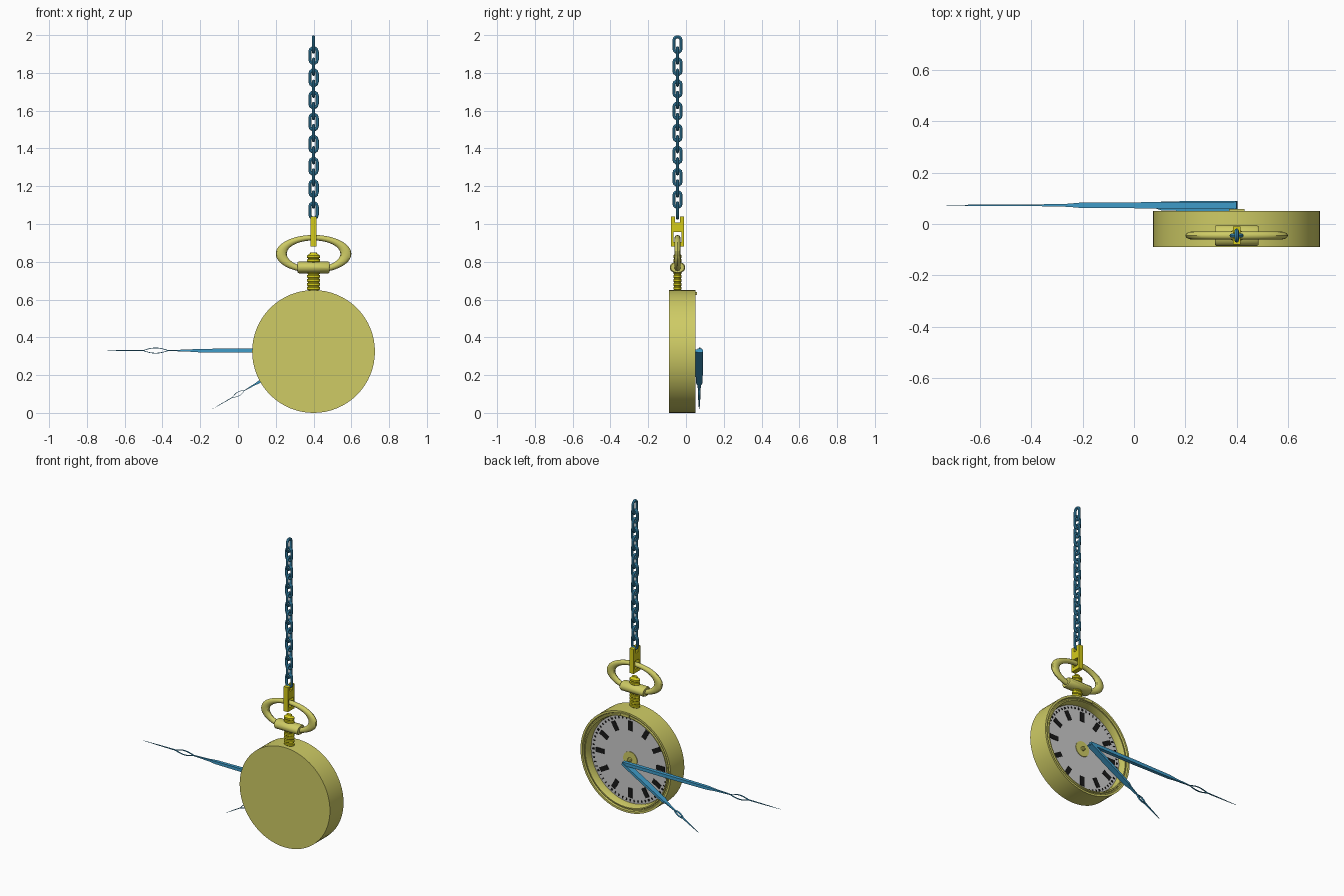
import bpy, bmesh
from math import sin, cos, pi, radians
from mathutils import Vector, Matrix

if "Cube" in bpy.data.objects:
    bpy.data.objects.remove(bpy.data.objects["Cube"])

CX, CZ, SY = 0.40, 0.325, -0.045   # watch centre and stem depth


def material(name, rgb):
    m = bpy.data.materials.new(name)
    m.diffuse_color = (*rgb, 1)
    m.use_nodes = True
    m.node_tree.nodes["Principled BSDF"].inputs["Base Color"].default_value = m.diffuse_color
    return m


gold = material("gold", (0.62, 0.60, 0.13))
brass = material("brass", (0.66, 0.60, 0.01))
blue = material("blued_steel", (0.05, 0.33, 0.58))
black = material("black_enamel", (0.01, 0.01, 0.01))


def finish(name, bm, mat=None, smooth=False):
    bmesh.ops.remove_doubles(bm, verts=bm.verts, dist=1e-5)
    bmesh.ops.recalc_face_normals(bm, faces=bm.faces)
    me = bpy.data.meshes.new(name)
    bm.to_mesh(me)
    bm.free()
    ob = bpy.data.objects.new(name, me)
    bpy.context.collection.objects.link(ob)
    if mat:
        me.materials.append(mat)
    if smooth:
        bpy.ops.object.select_all(action='DESELECT')
        ob.select_set(True)
        bpy.context.view_layer.objects.active = ob
        bpy.ops.object.shade_smooth_by_angle(angle=radians(35))
    return ob


def skin(bm, rings, closed=False, caps=False):
    """Bridge successive rings of points with quads."""
    vs = [[bm.verts.new(p) for p in r] for r in rings]
    n = len(vs[0])
    for i in range(len(vs) if closed else len(vs) - 1):
        a, b = vs[i], vs[(i + 1) % len(vs)]
        for j in range(n):
            k = (j + 1) % n
            bm.faces.new((a[j], a[k], b[k], b[j]))
    if caps:
        bm.faces.new(vs[0])
        bm.faces.new(vs[-1])


def lathe(name, profile, axis, centre, mat=None, seg=64, flat=1.0):
    """Revolve (radius, height) pairs about y, z or x."""
    put = {'y': lambda a, b, h: (a, h, b), 'z': lambda a, b, h: (a, b, h),
           'x': lambda a, b, h: (h, a, b)}[axis]
    bm = bmesh.new()
    skin(bm, [[Vector(centre) + Vector(put(r * cos(2 * pi * j / seg),
               flat * r * sin(2 * pi * j / seg), h)) for j in range(seg)]
              for r, h in profile])
    return finish(name, bm, mat, True)


def box(bm, size, matrix):
    bmesh.ops.create_cube(bm, size=1, matrix=matrix @ Matrix.Diagonal((*size, 1)))


# Case: flat back, stepped bezel and recessed well
lathe("case", [(0, -.09), (.325, -.09), (.325, .05), (.312, .05), (.308, .04),
               (.302, .04), (.299, .048), (.292, .048), (.284, .02),
               (.284, -.01), (0, -.01)], 'y', (CX, 0, CZ), gold)
lathe("dial", [(0, -.009), (.283, -.009), (.283, 0), (0, 0)], 'y', (CX, 0, CZ))
lathe("centre_disc", [(0, 0), (.05, 0), (.05, .004), (0, .004)], 'y', (CX, 0, CZ), gold, 32)
lathe("centre_pin", [(0, 0), (.013, 0), (.013, .014), (.008, .018), (0, .018)],
      'y', (CX, 0, CZ), gold, 16)
bm = bmesh.new()
box(bm, (.06, .012, .018), Matrix.Translation((CX, .053, .632)))
finish("lid_catch", bm, gold)

# Hour bars and minute ticks around the dial
bm = bmesh.new()
for i in range(60):
    turn = Matrix.Translation((CX, 0, CZ)) @ Matrix.Rotation(i * pi / 30, 4, 'Y')
    hour = i % 5 == 0
    box(bm, (.011 if hour else .006, .005, .013),
        turn @ Matrix.Translation((0, .0015, .266)))
    if hour:
        box(bm, (.03, .005, .062), turn @ Matrix.Translation((0, .0015, .218)))
finish("hour_markers", bm, black)


def hand(name, angle, y, length, wide, deep):
    """Tapered shaft, open lens and needle, laid out along 'length'."""
    along = Vector((-cos(angle), 0, -sin(angle)))
    side = Vector((-sin(angle), 0, cos(angle)))
    base = Vector((CX, y, CZ + .005))

    def loft(sections):
        rings = []
        for d, off, w, h in sections:
            c = base + along * d * length + side * off * wide
            rings.append([c + side * w * wide * a + Vector((0, h * deep * b, 0))
                          for a, b in ((-1, -1), (1, -1), (1, 1), (-1, 1))])
        skin(bm, rings, caps=True)

    bm = bmesh.new()
    loft([(0, 0, .010, 1), (.30, 0, .011, 1), (.54, 0, .009, .85),
          (.58, 0, .006, .5), (.68, 0, .002, .3)])
    for s in (1, -1):
        loft([(.68 + .12 * t / 8, s * .014 * sin(pi * t / 8), .0018, .3)
              for t in range(9)])
    loft([(.80, 0, .0025, .3), (.90, 0, .002, .2), (1, 0, .0005, .08)])
    finish(name, bm, blue)


hand("minute_hand", 0, .073, 1.13, 1.0, .012)
hand("hour_hand", radians(30), .070, .62, .75, .020)

# Ribbed winding stem with crown
rib = [(0, .64)]
for i in range(9):
    z = .65 + i * .021
    rib += [(.029, z), (.035, z + .004), (.035, z + .015), (.029, z + .019)]
rib += [(.02, .843), (.018, .85), (0, .85)]
lathe("stem", rib, 'z', (CX, SY, 0), brass, 24, .62)

# Cross sleeve that carries the bow
lathe("bow_sleeve", [(0, -.085), (.036, -.085), (.041, -.078), (.041, .078),
                     (.036, .085), (0, .085)], 'x', (CX, SY, .77), gold, 24, .75)

# Oval bow
bm = bmesh.new()
rings = []
for i in range(48):
    a = 2 * pi * i / 48
    rings.append([(CX + 2 * (.0855 + .0145 * cos(b)) * cos(a), SY + .016 * sin(b),
                   .842 + (.0855 + .0145 * cos(b)) * 1.0 * sin(a))
                  for b in (2 * pi * j / 12 for j in range(12))])
skin(bm, rings, closed=True)
finish("bow", bm, gold, True)

# Clasp: plate with an eye for the bow and a notch for the chain
bm = bmesh.new()
parts = [((.03, .07, .024), (0, .892)), ((.03, .07, .05), (0, .982)),
         ((.03, .014, .06), (-.028, .93)), ((.03, .014, .06), (.028, .93)),
         ((.03, .023, .036), (-.0235, 1.022)), ((.03, .023, .036), (.0235, 1.022))]
for size, (y, z) in parts:
    box(bm, size, Matrix.Translation((CX, SY + y, z)))
finish("clasp", bm, brass)

# Chain: stadium links alternating between the two planes
for n in range(16):
    zc = 1.95 - n * .0586
    out = Vector((0, 1, 0)) if n % 2 == 0 else Vector((1, 0, 0))
    up = Vector((0, 0, 1))
    normal = out.cross(up)
    bm = bmesh.new()
    rings = []
    for i in range(12):
        a = pi * (i % 6) / 5 + (pi if i >= 6 else 0)
        d = out * cos(a) + up * sin(a)
        c = Vector((CX, SY, zc)) + d * .019 + up * (.0225 if i < 6 else -.0225)
        rings.append([c + d * .0085 * cos(b) + normal * .0085 * sin(b)
                      for b in (2 * pi * j / 8 for j in range(8))])
    skin(bm, rings, closed=True)
    finish(f"chain_link_{n + 1}", bm, blue, True)
